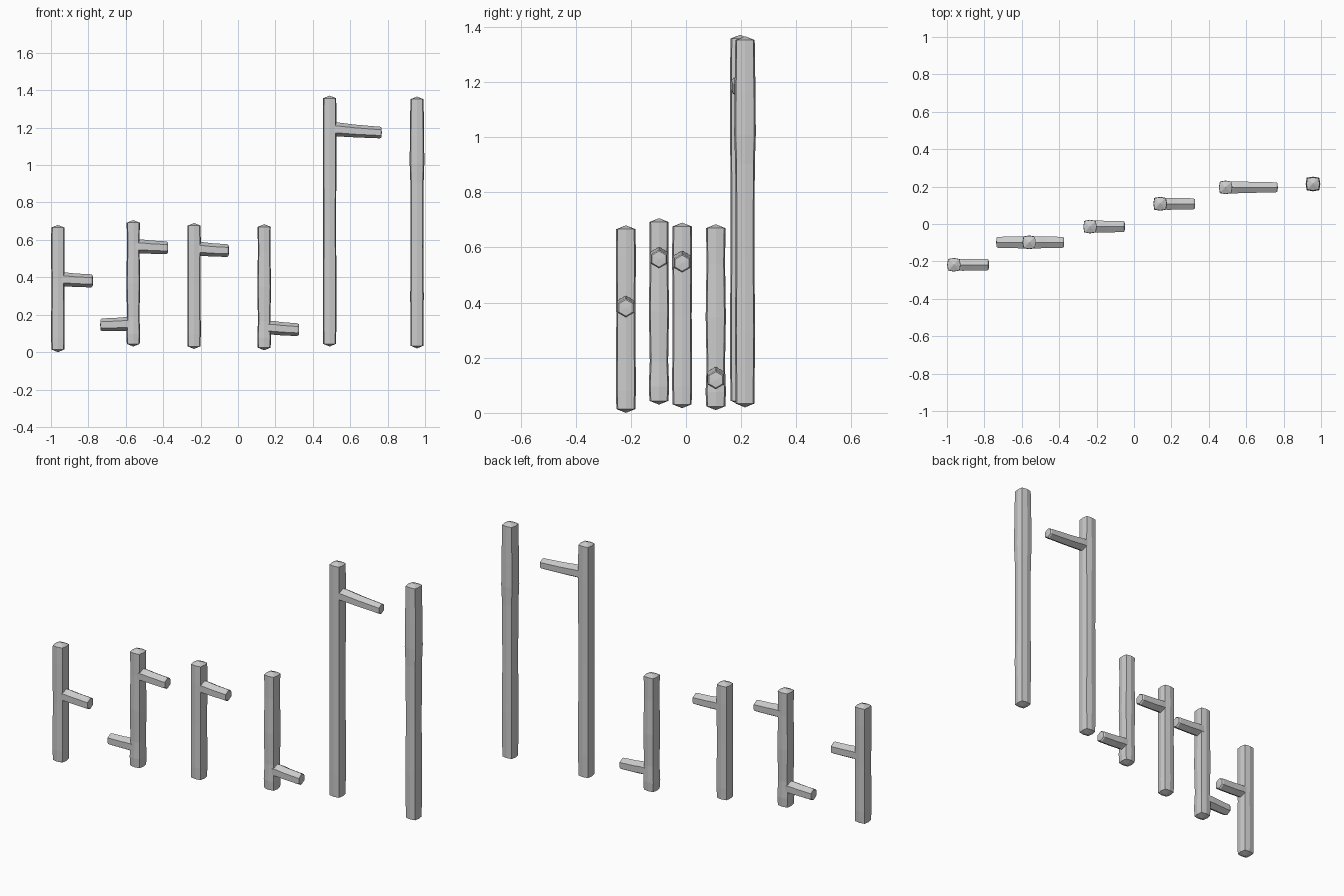
import bpy, bmesh, math
from mathutils import Vector

if "Cube" in bpy.data.objects:
    bpy.data.objects.remove(bpy.data.objects["Cube"])

H = 0.037   # half width of a post across the sides
C = 0.0315  # corner position, gives the bulged square section
POST_SECTION = [(H, 0), (C, C), (0, H), (-C, C), (-H, 0), (-C, -C), (0, -H), (C, -C)]
HEX_SECTION = [(math.cos(math.radians(30 + 60 * i)), math.sin(math.radians(30 + 60 * i)))
               for i in range(6)]


def loft(name, rings, start, end):
    """Skin a list of rings and close both ends with a fan to a centre point."""
    bm = bmesh.new()
    loops = [[bm.verts.new(p) for p in ring] for ring in rings]
    n = len(loops[0])
    for a, b in zip(loops, loops[1:]):
        for i in range(n):
            j = (i + 1) % n
            bm.faces.new((a[i], a[j], b[j], b[i]))
    for loop, tip in ((loops[0], start), (loops[-1], end)):
        c = bm.verts.new(tip)
        for i in range(n):
            bm.faces.new((loop[i], loop[(i + 1) % n], c))
    bmesh.ops.recalc_face_normals(bm, faces=bm.faces)
    mesh = bpy.data.meshes.new(name)
    bm.to_mesh(mesh)
    bm.free()
    obj = bpy.data.objects.new(name, mesh)
    bpy.context.collection.objects.link(obj)
    return obj


def post(name, x, y, z0, z1, profile):
    """Upright hewn post: profile holds (height fraction, width scale)."""
    lo, hi = z0 + 0.014, z1 - 0.014
    rings = [[Vector((x + s * u, y + s * v, lo + t * (hi - lo))) for u, v in POST_SECTION]
             for t, s in profile]
    return loft(name, rings, (x, y, z0), (x, y, z1))


def branch(name, x, y, tip_x, root_z, tip_z, r_tip):
    """Hexagonal stub flaring into the post, with a slightly chamfered tip."""
    d = 1 if tip_x > x else -1
    steps = [(x, root_z, 0.036), (x + d * 0.05, root_z, 0.037),
             ((x + tip_x) / 2, (root_z + tip_z) / 2, (0.037 + r_tip) / 2),
             (tip_x - d * 0.008, tip_z, r_tip), (tip_x, tip_z, r_tip * 0.85)]
    rings = [[Vector((px, y + r * u, pz + r * v)) for u, v in HEX_SECTION]
             for px, pz, r in steps]
    return loft(name, rings, (x, y, root_z), (tip_x + d * 0.002, y, tip_z))


STRAIGHT = [(0, .93), (.1, .98), (.5, .94), (.85, .98), (1, .95)]
WAISTED = [(0, .93), (.08, 1), (.22, .9), (.5, .99), (.8, .91), (1, .95)]
BULGED = [(0, .93), (.2, .98), (.4, .93), (.66, .96), (.74, 1.06), (.85, 1.03), (1, .95)]

# x, y, bottom, top, profile, branches (tip x, root z, tip z, tip radius)
POSTS = [
    (-0.963, -0.218, 0.000, 0.680, STRAIGHT, [(-0.777, 0.388, 0.381, 0.035)]),
    (-0.560, -0.098, 0.030, 0.706, WAISTED, [(-0.375, 0.565, 0.558, 0.034),
                                             (-0.735, 0.150, 0.146, 0.034)]),
    (-0.235, -0.014, 0.017, 0.690, STRAIGHT, [(-0.050, 0.551, 0.543, 0.034)]),
    (0.140, 0.108, 0.010, 0.684, WAISTED, [(0.325, 0.130, 0.120, 0.034)]),
    (0.490, 0.196, 0.030, 1.371, STRAIGHT, [(0.767, 1.190, 1.174, 0.031)]),
    (0.957, 0.214, 0.020, 1.366, BULGED, []),
]

# Six posts stepping up and back, left to right
for i, (x, y, z0, z1, profile, stubs) in enumerate(POSTS, 1):
    post(f"post_{i}", x, y, z0, z1, profile)
    for k, (tip_x, root_z, tip_z, r) in enumerate(stubs, 1):
        branch(f"post_{i}_branch_{k}", x, y, tip_x, root_z, tip_z, r)
